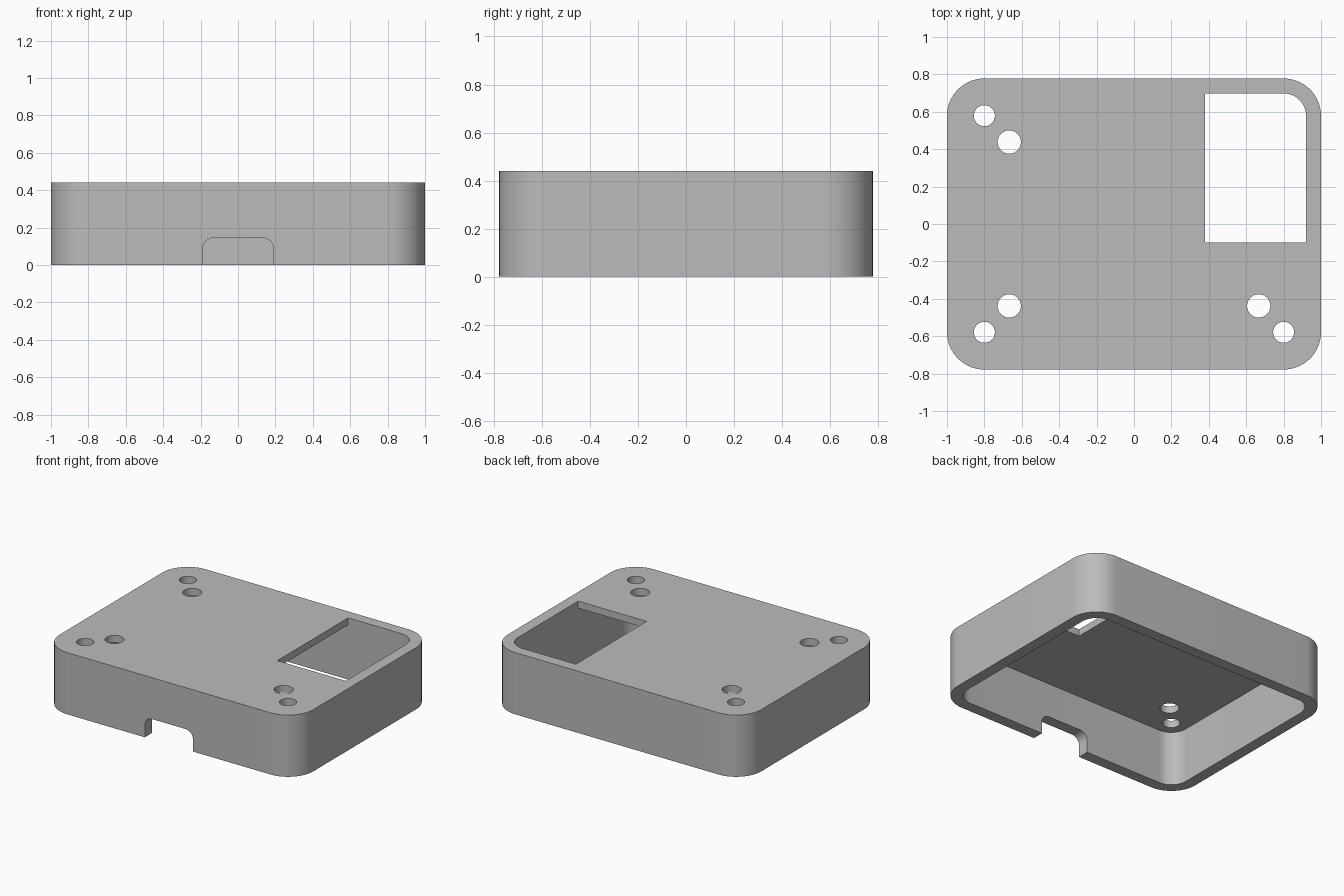
import bpy, bmesh
from math import cos, sin, pi
from mathutils import Matrix

default_cube = bpy.data.objects.get("Cube")
if default_cube:
    bpy.data.objects.remove(default_cube, do_unlink=True)

HALF_X, HALF_Y, HEIGHT = 1.0, 0.778, 0.44
RADIUS, WALL, ROOF = 0.2, 0.08, 0.05

grey = bpy.data.materials.new("plain grey")
grey.use_nodes = True
colour = (0.5, 0.5, 0.5, 1)
grey.diffuse_color = colour
grey.node_tree.nodes["Principled BSDF"].inputs["Base Color"].default_value = colour


def rounded_outline(x0, x1, y0, y1, radii, steps=16):
    """Counter-clockwise rectangle; radii start at the (x1, y1) corner."""
    points = []
    corners = [(x1, y1, -1, -1), (x0, y1, 1, -1), (x0, y0, 1, 1), (x1, y0, -1, 1)]
    for i, ((x, y, sx, sy), r) in enumerate(zip(corners, radii)):
        if r == 0:
            points.append((x, y))
            continue
        for k in range(steps + 1):
            a = pi / 2 * (i + k / steps)
            points.append((x + sx * r + r * cos(a), y + sy * r + r * sin(a)))
    return points


def prism(name, outline, low, high, matrix=Matrix()):
    bm = bmesh.new()
    base = bm.faces.new([bm.verts.new((x, y, low)) for x, y in outline])
    top = bmesh.ops.extrude_face_region(bm, geom=[base])["geom"]
    bmesh.ops.translate(bm, vec=(0, 0, high - low),
                        verts=[v for v in top if isinstance(v, bmesh.types.BMVert)])
    bmesh.ops.recalc_face_normals(bm, faces=bm.faces)
    bm.transform(matrix)
    mesh = bpy.data.meshes.new(name)
    bm.to_mesh(mesh)
    bm.free()
    mesh.materials.append(grey)
    obj = bpy.data.objects.new(name, mesh)
    bpy.context.collection.objects.link(obj)
    return obj


# Outer body
case = prism("case_shell", rounded_outline(-HALF_X, HALF_X, -HALF_Y, HALF_Y, [RADIUS] * 4), 0, HEIGHT)

# Hollow underside
in_x, in_y, in_r = HALF_X - WALL, HALF_Y - WALL, RADIUS - WALL
cutters = [prism("cavity_cutter", rounded_outline(-in_x, in_x, -in_y, in_y, [in_r] * 4),
                 -0.1, HEIGHT - ROOF)]

# Window in the roof, flush with two inner walls
cutters.append(prism("window_cutter", rounded_outline(0.38, in_x, -0.1, in_y, [in_r, 0, 0, 0]),
                     HEIGHT - 2 * ROOF, HEIGHT + 0.1))

# Pairs of screw holes at three corners
for sx, sy in ((-1, 1), (-1, -1), (1, -1)):
    for x, y, r in ((0.8, 0.579, 0.056), (0.667, 0.438, 0.062)):
        ring = [(sx * x + r * cos(k * pi / 24), sy * y + r * sin(k * pi / 24)) for k in range(48)]
        cutters.append(prism("hole_cutter", ring, HEIGHT - 2 * ROOF, HEIGHT + 0.1))

# Cable notch in the front wall
cutters.append(prism("notch_cutter", rounded_outline(-0.19, 0.19, -0.1, 0.145, [0.06, 0.06, 0, 0]),
                     in_y - 0.05, HALF_Y + 0.1, Matrix.Rotation(pi / 2, 4, "X")))

# Apply the cuts, then drop the cutters
for cutter in cutters:
    cut = case.modifiers.new(cutter.name, "BOOLEAN")
    cut.operation, cut.solver, cut.object = "DIFFERENCE", "EXACT", cutter
    cutter.hide_render = True
bpy.context.view_layer.update()
evaluated = case.evaluated_get(bpy.context.evaluated_depsgraph_get())
finished = bpy.data.meshes.new_from_object(evaluated)
case.modifiers.clear()
case.data = finished
for cutter in cutters:
    bpy.data.objects.remove(cutter, do_unlink=True)

bpy.ops.object.select_all(action="DESELECT")
case.select_set(True)
bpy.context.view_layer.objects.active = case
bpy.ops.object.shade_smooth_by_angle(angle=pi / 6)
